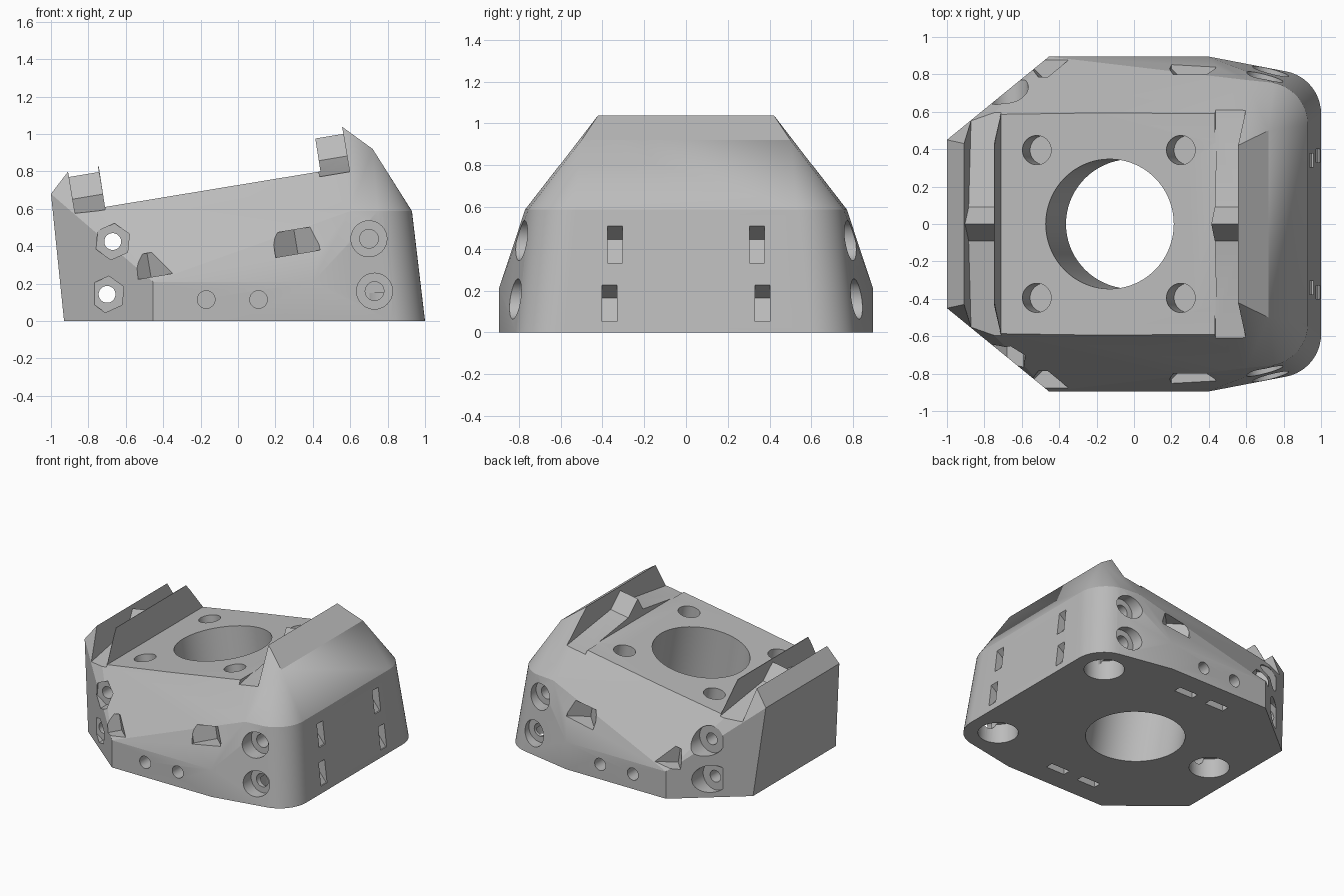
import bpy, bmesh, math
from mathutils import Matrix, Vector

cube = bpy.data.objects.get("Cube")
if cube:
    bpy.data.objects.remove(cube)

grey = bpy.data.materials.new("plain_grey")
grey.use_nodes = True
COLOR = (0.5, 0.5, 0.5, 1)
grey.diffuse_color = COLOR
grey.node_tree.nodes["Principled BSDF"].inputs["Base Color"].default_value = COLOR

TILT = math.atan(0.167)
ALONG = Vector((math.cos(TILT), 0, math.sin(TILT)))     # up the tilted deck
NORMAL = Vector((-math.sin(TILT), 0, math.cos(TILT)))   # out of the deck
X, Y, Z = (Vector(v) for v in ((1, 0, 0), (0, 1, 0), (0, 0, 1)))


def make_object(name, bm):
    bmesh.ops.recalc_face_normals(bm, faces=bm.faces)
    mesh = bpy.data.meshes.new(name)
    bm.to_mesh(mesh)
    bm.free()
    mesh.materials.append(grey)
    obj = bpy.data.objects.new(name, mesh)
    bpy.context.collection.objects.link(obj)
    return obj


def ngon(radius, sides=40):
    return [(radius * math.cos(math.tau * i / sides), radius * math.sin(math.tau * i / sides))
            for i in range(sides)]


def rect(w, h):
    return [(-w / 2, -h / 2), (w / 2, -h / 2), (w / 2, h / 2), (-w / 2, h / 2)]


def cut(profile, origin, axis, side, depth):
    """Extrude a profile along axis, with its first coordinate along side, and subtract it."""
    axis = axis.normalized()
    side = (side - axis * side.dot(axis)).normalized()
    rot = Matrix((side, axis.cross(side), axis)).transposed()
    bm = bmesh.new()
    face = bm.faces.new([bm.verts.new((a, b, 0)) for a, b in profile])
    new = bmesh.ops.extrude_face_region(bm, geom=[face])["geom"]
    bmesh.ops.translate(bm, vec=(0, 0, depth), verts=[v for v in new if isinstance(v, bmesh.types.BMVert)])
    bmesh.ops.transform(bm, matrix=Matrix.Translation(origin) @ rot.to_4x4(), verts=bm.verts)
    cutter = make_object("cutter", bm)
    cutter.hide_render = True
    mod = body.modifiers.new("cut", "BOOLEAN")
    mod.operation, mod.solver, mod.object = "DIFFERENCE", "EXACT", cutter
    bpy.context.view_layer.objects.active = body
    bpy.ops.object.modifier_apply(modifier=mod.name)
    bpy.data.objects.remove(cutter)


# Faceted outer shell as a hull, mirrored across y
half = [(-.93, .507, 0), (-.455, .895, 0), (.4, .895, 0), (-.455, .895, .21), (.4, .895, .21),
        (-1, .45, .68), (-.908, .43, .80), (-.7, .585, .61), (.44, .59, .80),
        (.555, .42, 1.04), (.72, .5, .92), (.6, .77, .588)]
for i in range(13):
    a = math.radians(78) * i / 12
    half.append((.77 + .23 * math.cos(a), .59 + .23 * math.sin(a), 0))
    half.append((.70 + .23 * math.cos(a), .53 + .23 * math.sin(a), .588))
bm = bmesh.new()
for x, y, z in half:
    bm.verts.new((x, y, z))
    bm.verts.new((x, -y, z))
hull = bmesh.ops.convex_hull(bm, input=bm.verts)
loose = {g for g in hull["geom_interior"] + hull["geom_unused"] if isinstance(g, bmesh.types.BMVert)}
bmesh.ops.delete(bm, geom=list(loose), context="VERTS")
bmesh.ops.dissolve_limit(bm, angle_limit=0.01, verts=bm.verts, edges=bm.edges)
body = make_object("mount_body", bm)
bpy.context.view_layer.objects.active = body
body.select_set(True)

# Tilted deck and the two troughs with a ridged floor
cut([(-.711, .61), (.441, .80), (.37, 1.25), (-.81, 1.25)], (0, 1.2, 0), -Y, X, 2.4)
ridge = [(-1.2, -.005), (-.6, 0), (-.09, .085), (0, .205), (.09, .085), (.6, 0), (1.2, -.005),
         (1.2, .6), (-1.2, .6)]
for origin in ((-.87, 0, .568), (.437, 0, .772)):
    cut(ridge, origin, ALONG, Y, .162)

# Large bore through the deck, and the corner holes
cut(ngon(.347, 72), Vector((-.13, 0, .708)) + NORMAL * .3, -NORMAL, Y, 1.5)
for s in (-1, 1):
    for x, z in ((-.52, .642), (.25, .77)):
        cut(ngon(.078), Vector((x, s * .395, z)) + NORMAL * .1, -NORMAL, Y, .35)

# Round pockets in the base
for x, y in ((.76, .58), (.76, -.58), (-.69, 0)):
    cut(ngon(.142), (x, y, -.1), Z, X, .25)

for s in (-1, 1):
    out = Y * s
    # Small side holes with their nut slots
    for x in (-.17, .11):
        cut(ngon(.047), (x, s * .6, .115), out, X, .5)
        cut(rect(.16, .06), (x, s * .7, -.1), Z, X, .3)
    # Wedge notches in the sloping sides
    for x, y, z in ((.32, .83, .36), (-.465, .88, .235)):
        cut([(-.12, 0), (0, -s * .12), (.12, 0), (.12, s * .2), (-.12, s * .2)] if s > 0 else
            [(-.12, 0), (-.12, -.2), (.12, -.2), (.12, 0), (0, .12)],
            (x, s * y, z), NORMAL, ALONG, .13)
    # Counterbored screw holes
    for x, y, z in ((.70, .70, .44), (.73, .745, .16)):
        cut(ngon(.096), (x, s * y, z), out, X, .4)
        cut(ngon(.05), (x, s * .45, z), out, X, .4)
    # Upright wedge slots in the tall end
    for x, y, z in ((.95, .34, .425), (.985, .365, .145)):
        cut([(.2, -.092), (.2, .092), (0, .092), (-.09, .02), (0, -.092)],
            (x, s * y + .036, z), -Y, X, .072)

# Through bolts at the clipped corners: hex pockets in front, round ones behind
for x, z in ((-.67, .425), (-.70, .143)):
    cut(ngon(.045), (x, -1, z), Y, X, 2)
    cut(ngon(.098, 6), (x, -.64, z), -Y, Z + X * .1, .5)
    cut(ngon(.105), (x, .64, z), Y, X, .5)

bpy.ops.object.select_all(action="DESELECT")
body.select_set(True)
bpy.context.view_layer.objects.active = body
bpy.ops.object.shade_smooth_by_angle(angle=math.radians(14))
